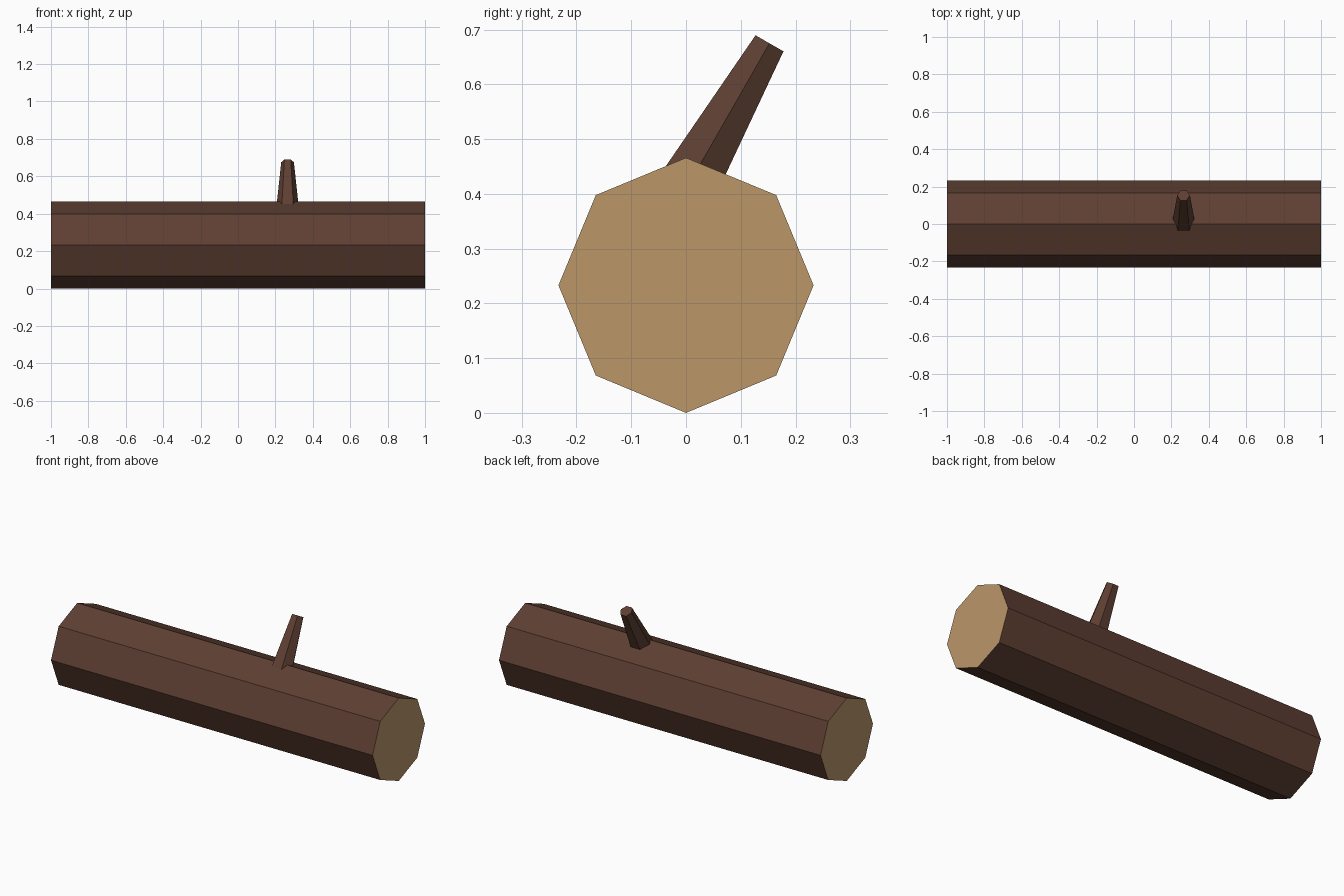
import bpy, math
from mathutils import Vector, Matrix

if "Cube" in bpy.data.objects:
    bpy.data.objects.remove(bpy.data.objects["Cube"])


def material(name, rgb):
    m = bpy.data.materials.new(name)
    lin = [(c / 255 / 12.92) if c < 10 else ((c / 255 + 0.055) / 1.055) ** 2.4 for c in rgb]
    m.diffuse_color = (*lin, 1)
    m.use_nodes = True
    m.node_tree.nodes["Principled BSDF"].inputs["Base Color"].default_value = m.diffuse_color
    return m


bark = material("brown bark", (94, 63, 50))
wood = material("tan cut wood", (187, 150, 105))


def prism(name, sides, r1, r2, length, matrix):
    bpy.ops.mesh.primitive_cone_add(vertices=sides, radius1=r1, radius2=r2, depth=length)
    ob = bpy.context.object
    ob.name = name
    ob.data.transform(matrix)
    ob.data.materials.append(bark)
    return ob


# Octagonal log lying along x, resting on an edge
R = 0.233
log = prism("log", 8, R, R, 2.0,
            Matrix.Translation((0, 0, R)) @ Matrix.Rotation(math.pi / 2, 4, 'Y'))
log.data.materials.append(wood)
for p in log.data.polygons:          # sawn ends
    if abs(p.normal.x) > 0.9:
        p.material_index = 1

# Tapered hexagonal branch stub leaning 30 degrees to the back
tilt = math.radians(29.8)
axis = Vector((0, math.sin(tilt), math.cos(tilt)))
length = 0.3
centre = Vector((0.265, 0.1525, 0.675)) - axis * length / 2
prism("branch_stub", 6, 0.062, 0.034, length,
      Matrix.Translation(centre) @ Matrix.Rotation(-tilt, 4, 'X')
      @ Matrix.Rotation(math.pi / 2, 4, 'Z'))
